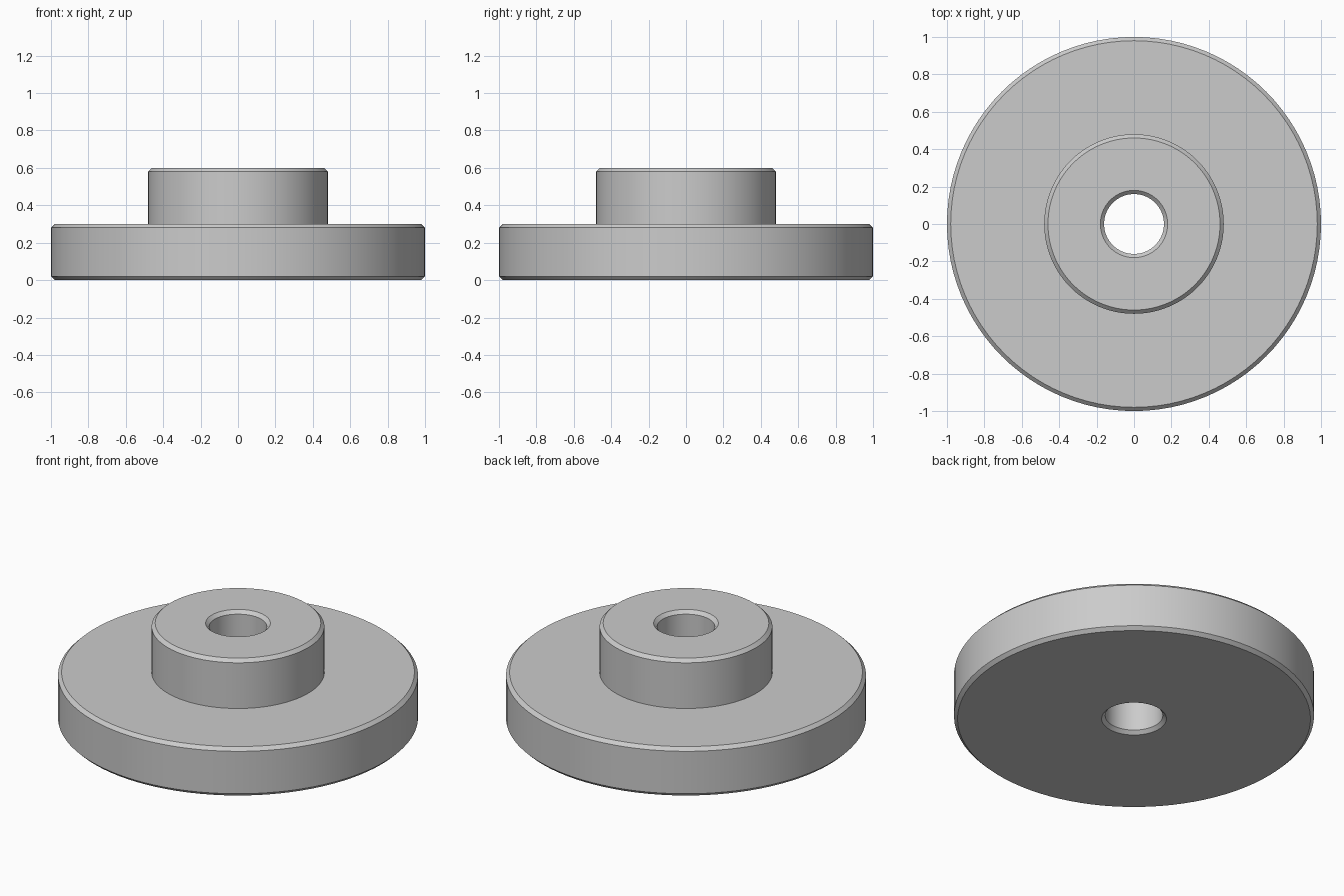
import bpy, bmesh, math

# Remove the default object
cube = bpy.data.objects.get("Cube")
if cube:
    bpy.data.objects.remove(cube, do_unlink=True)

SEGMENTS = 96
CHAMFER = 0.02
DISC_R, DISC_H = 1.0, 0.3
HUB_R, HUB_H = 0.48, 0.6
BORE_R = 0.16

# Plain grey metal
metal = bpy.data.materials.new("grey_metal")
metal.use_nodes = True
grey = (0.6, 0.6, 0.6, 1.0)
metal.diffuse_color = grey
metal.node_tree.nodes["Principled BSDF"].inputs["Base Color"].default_value = grey


def lathe(name, profile, material):
    """Turn a closed (radius, height) outline around the z axis."""
    bm = bmesh.new()
    verts = [bm.verts.new((r, 0, z)) for r, z in profile]
    edges = [bm.edges.new((v, verts[i - 1])) for i, v in enumerate(verts)]
    bmesh.ops.spin(bm, geom=verts + edges, cent=(0, 0, 0), axis=(0, 0, 1),
                   angle=math.tau, steps=SEGMENTS, use_merge=True)
    bmesh.ops.remove_doubles(bm, verts=bm.verts, dist=0.0001)
    bmesh.ops.recalc_face_normals(bm, faces=bm.faces)
    mesh = bpy.data.meshes.new(name)
    bm.to_mesh(mesh)
    bm.free()
    mesh.materials.append(material)
    obj = bpy.data.objects.new(name, mesh)
    bpy.context.collection.objects.link(obj)
    bpy.ops.object.select_all(action='DESELECT')
    obj.select_set(True)
    bpy.context.view_layer.objects.active = obj
    bpy.ops.object.shade_smooth_by_angle(angle=math.radians(30))
    return obj


# Flanged disc with raised hub and chamfered through-bore
c = CHAMFER
lathe("flanged_hub", [
    (BORE_R + c, 0), (DISC_R - c, 0),
    (DISC_R, c), (DISC_R, DISC_H - c), (DISC_R - c, DISC_H),
    (HUB_R, DISC_H), (HUB_R, HUB_H - c), (HUB_R - c, HUB_H),
    (BORE_R + c, HUB_H), (BORE_R, HUB_H - c), (BORE_R, c),
], metal)
